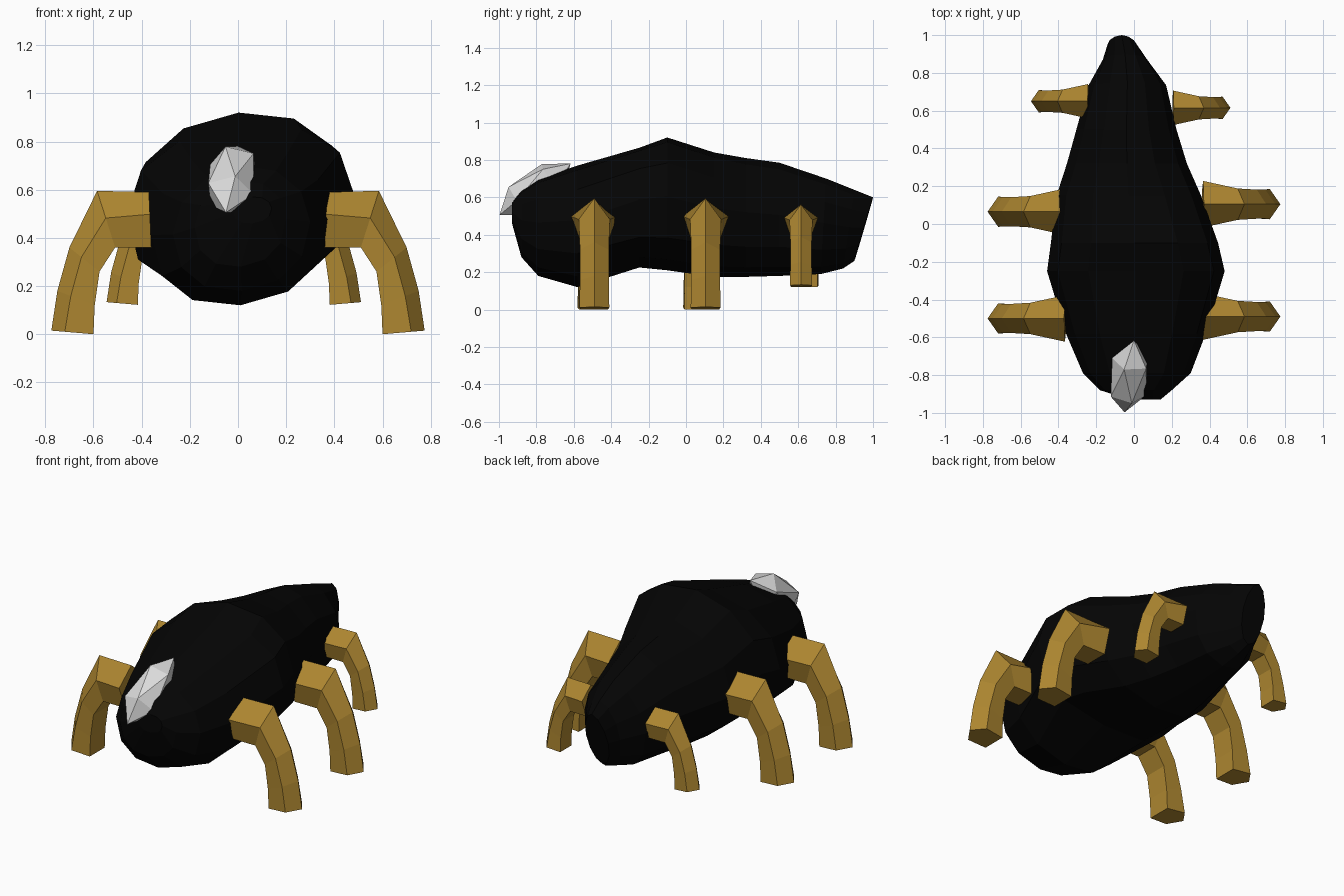
import bpy, bmesh, math
from mathutils import Vector, Matrix

cube = bpy.data.objects.get("Cube")
if cube:
    bpy.data.objects.remove(cube)


def material(name, rgb):
    mat = bpy.data.materials.new(name)
    mat.use_nodes = True
    colour = (*rgb, 1)
    mat.diffuse_color = colour
    bsdf = next(n for n in mat.node_tree.nodes if n.type == 'BSDF_PRINCIPLED')
    bsdf.inputs["Base Color"].default_value = colour
    return mat


BLACK = material("shell black", (0.0013, 0.0013, 0.0013))
GOLD = material("leg gold", (0.42, 0.24, 0.03))
PALE = material("gem pale grey", (0.7, 0.7, 0.7))


def finish(name, bm, mat):
    bmesh.ops.recalc_face_normals(bm, faces=bm.faces)
    mesh = bpy.data.meshes.new(name)
    bm.to_mesh(mesh)
    bm.free()
    mesh.materials.append(mat)
    obj = bpy.data.objects.new(name, mesh)
    bpy.context.collection.objects.link(obj)
    return obj


def loft(name, rings, mat):
    """Skin a list of equal-length point rings and cap both ends."""
    bm = bmesh.new()
    loops = [[bm.verts.new(p) for p in ring] for ring in rings]
    for a, b in zip(loops, loops[1:]):
        for i in range(len(a)):
            j = (i + 1) % len(a)
            bm.faces.new((a[i], a[j], b[j], b[i]))
    bm.faces.new(loops[0])
    bm.faces.new(loops[-1])
    return finish(name, bm, mat)


def body_ring(y, lean, top, bottom, left, right, crown, belly, sides=12):
    """Section with its own roundness above and below; lean pulls the underside forward."""
    ring = []
    for i in range(sides):
        a = math.tau * i / sides
        c, s = math.cos(a), math.sin(a)
        power = crown if s > 0 else belly
        px = math.copysign(abs(c) ** power, c)
        pz = math.copysign(abs(s) ** power, s)
        x = px * (right - left) / 2
        z = (top + bottom) / 2 + pz * (top - bottom) / 2
        # the shell sits slightly tilted, higher on its left
        ring.append(((left + right) / 2 + x, y - lean * (1 - pz) / 2, z + 0.09 * x))
    return ring


# Body: y, lean, top, bottom, x range, roundness above and below
sections = [
    (-0.93, 0.00, 0.57, 0.46, -0.02, 0.14, 1.0, 0.9),
    (-0.88, 0.00, 0.64, 0.28, -0.18, 0.20, 1.0, 0.9),
    (-0.79, 0.00, 0.70, 0.18, -0.27, 0.30, 1.0, 0.9),
    (-0.58, 0.00, 0.77, 0.12, -0.36, 0.38, 0.95, 0.9),
    (-0.25, 0.00, 0.865, 0.225, -0.46, 0.48, 0.9, 0.7),
    (-0.10, 0.00, 0.92, 0.21, -0.44, 0.445, 0.95, 0.7),
    (0.15, 0.00, 0.84, 0.175, -0.41, 0.355, 1.0, 0.8),
    (0.32, 0.00, 0.81, 0.175, -0.355, 0.28, 1.1, 0.8),
    (0.50, 0.00, 0.785, 0.18, -0.305, 0.225, 1.15, 0.85),
    (0.75, 0.03, 0.70, 0.19, -0.24, 0.17, 1.15, 0.85),
    (0.90, 0.06, 0.64, 0.22, -0.165, 0.07, 1.1, 0.9),
    (1.00, 0.10, 0.60, 0.26, -0.14, 0.01, 1.1, 1.0),
]
loft("body", [body_ring(*s) for s in sections], BLACK)


# Legs: outer ridge (x, z), inner edge (x, z), half width, shoulder position
leg_path = [
    ((0.37, 0.59), (0.36, 0.36), 0.123, 0.4),
    ((0.585, 0.595), (0.51, 0.36), 0.083, 0.48),
    ((0.70, 0.36), (0.575, 0.26), 0.077, 0.4),
    ((0.75, 0.18), (0.595, 0.12), 0.077, 0.36),
    ((0.775, 0.015), (0.60, 0.0), 0.08, 0.32),
]


def leg(name, side, y, size=1.0, inset=0.0, lift=0.0):
    def place(p, dy):
        return (side * (p[0] * size - inset), y + dy * size, p[1] * size + lift)
    rings = []
    for outer, inner, half, blend in leg_path:
        shoulder = Vector(outer).lerp(Vector(inner), blend)
        rings.append([place(outer, 0), place(shoulder, half), place(inner, 0.072),
                      place(inner, -0.072), place(shoulder, -half)])
    loft(name, rings, GOLD)


for label, side, rows in (("left", 1, (-0.49, 0.105, 0.615)),
                          ("right", -1, (-0.50, 0.065, 0.65))):
    leg("front_leg_" + label, side, rows[0])
    leg("middle_leg_" + label, side, rows[1])
    leg("rear_leg_" + label, side, rows[2], 0.74, 0.063 if side > 0 else 0.028, 0.122)

# Faceted gem lying on the sloping forehead
bm = bmesh.new()
bmesh.ops.create_icosphere(bm, subdivisions=1, radius=1)
axis = Vector((0.05, 0.38, 0.275)).to_track_quat('Z', 'Y').to_matrix().to_4x4()
bm.transform(Matrix.Translation((-0.025, -0.807, 0.643)) @ axis
             @ Matrix.Diagonal((0.115, 0.107, 0.236, 1)))
finish("forehead_gem", bm, PALE)
